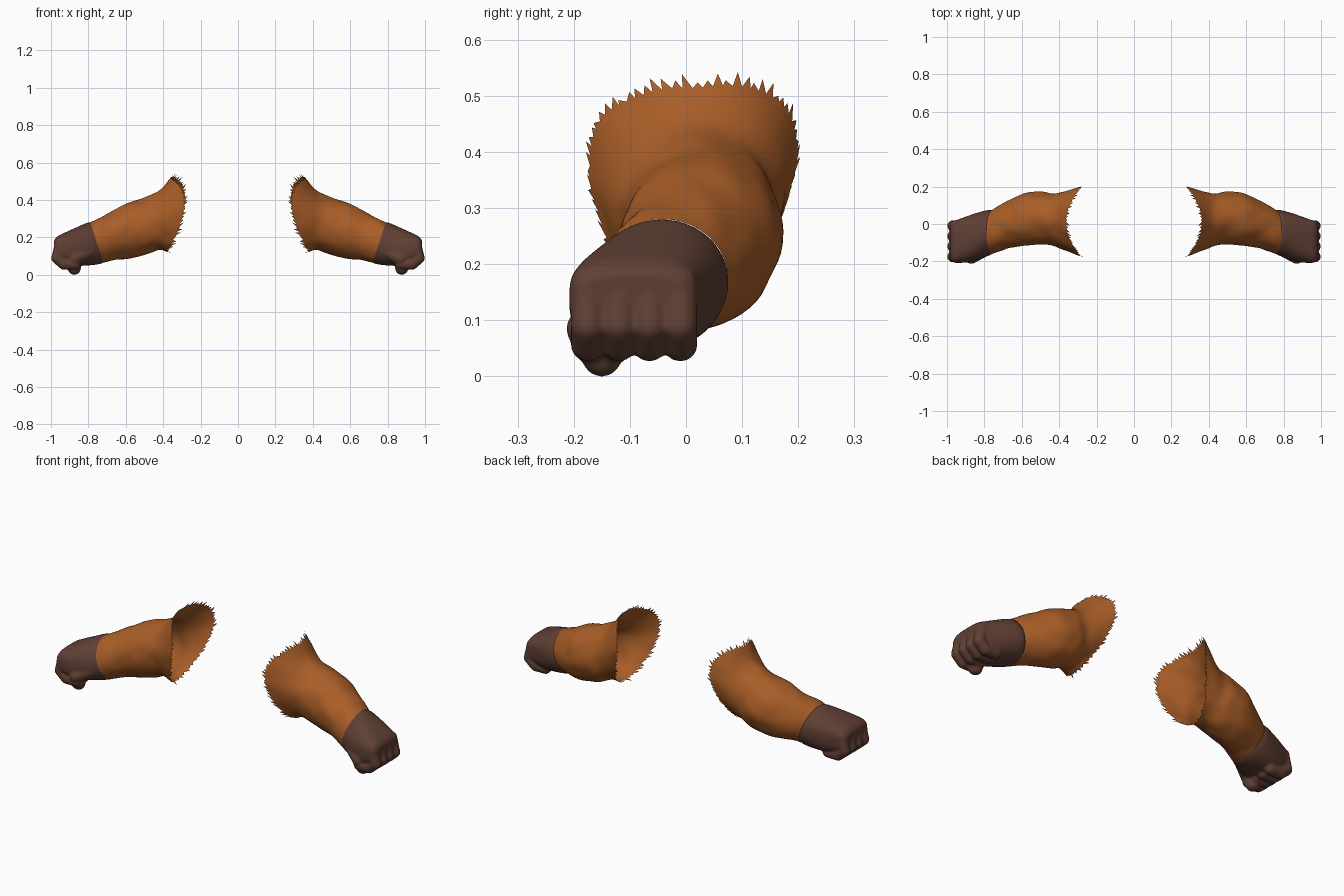
import bpy, bmesh, math, random
from mathutils import Vector, noise

cube = bpy.data.objects.get("Cube")
if cube:
    bpy.data.objects.remove(cube)


def material(name, rgb):
    m = bpy.data.materials.new(name)
    m.use_nodes = True
    m.diffuse_color = (*rgb, 1)
    m.node_tree.nodes["Principled BSDF"].inputs["Base Color"].default_value = (*rgb, 1)
    return m


FUR = material("orange fur", (0.40, 0.112, 0.021))
SKIN = material("dark brown skin", (0.115, 0.05, 0.034))
SEGMENTS = 64


def ring(station, power=1.0):
    """Closed section given top x/z, bottom x/z, front y and back y."""
    xt, zt, xb, zb, yf, yb = station
    pts = []
    for j in range(SEGMENTS):
        a = 2 * math.pi * j / SEGMENTS
        c = math.copysign(abs(math.cos(a)) ** power, math.cos(a))
        s = math.copysign(abs(math.sin(a)) ** power, math.sin(a))
        k = (1 + s) / 2
        pts.append(Vector((xb + (xt - xb) * k, (yf + yb) / 2 + (yb - yf) / 2 * c,
                           zb + (zt - zb) * k)))
    return pts


def shoulder_ring():
    """Saddle shaped opening that reaches inward at the front and back."""
    pts = []
    for j in range(SEGMENTS):
        a = 2 * math.pi * j / SEGMENTS
        c, s = math.cos(a), math.sin(a)
        pts.append(Vector((0.375 - 0.085 * c * c - 0.01 * s, 0.012 + 0.185 * c,
                           0.32 + 0.195 * s + 0.07 * c * c + 0.015 * c)))
    return pts


def spline(rings, steps):
    """Smoothly fill in sections between the given ones."""
    out = []
    for i in range(len(rings) - 1):
        r = [rings[max(0, min(len(rings) - 1, i + d))] for d in (-1, 0, 1, 2)]
        for n in range(steps):
            t = n / steps
            out.append([b + 0.5 * t * (c - a + t * (2 * a - 5 * b + 4 * c - d
                        + t * (3 * (b - c) + d - a))) for a, b, c, d in zip(*r)])
    return out + [rings[-1]]


def loft(bm, rings):
    grid = [[bm.verts.new(p) for p in r] for r in rings]
    for r0, r1 in zip(grid, grid[1:]):
        for j in range(SEGMENTS):
            k = (j + 1) % SEGMENTS
            bm.faces.new((r0[j], r1[j], r1[k], r0[k]))
    return grid


def finish(bm, name, mat, side):
    if side < 0:
        for v in bm.verts:
            v.co.x = -v.co.x
        bmesh.ops.reverse_faces(bm, faces=bm.faces)
    for f in bm.faces:
        f.smooth = True
    mesh = bpy.data.meshes.new(name)
    bm.to_mesh(mesh)
    bm.free()
    mesh.materials.append(mat)
    ob = bpy.data.objects.new(name, mesh)
    bpy.context.collection.objects.link(ob)
    return ob


ARM = [(0.79, 0.28, 0.72, 0.065, -0.158, 0.075),
       (0.70, 0.325, 0.65, 0.08, -0.132, 0.123),
       (0.60, 0.38, 0.57, 0.09, -0.115, 0.163),
       (0.50, 0.41, 0.49, 0.11, -0.11, 0.173),
       (0.42, 0.45, 0.42, 0.135, -0.12, 0.165)]


def build_arm(name, side):
    random.seed(4)
    bm = bmesh.new()
    rings = spline([ring(s) for s in ARM] + [shoulder_ring()], 6)
    # slightly lumpy fur
    for r in rings[2:]:
        mid = sum(r, Vector()) / SEGMENTS
        for p in r:
            p += (p - mid).normalized() * 0.006 * noise.noise(p * 14)
    grid = loft(bm, rings)
    # ragged tufts around the shoulder opening
    edge, inner = grid[-1], grid[-3]
    for j in range(SEGMENTS):
        k = (j + 1) % SEGMENTS
        flow = (edge[j].co - inner[j].co).normalized()
        along = edge[k].co - edge[j].co
        tip = (edge[j].co + along * random.uniform(0.1, 0.9)
               + flow * random.uniform(0.01, 0.036))
        bm.faces.new((edge[j], bm.verts.new(tip), edge[k]))
    return finish(bm, name, FUR, side)


FIST = [(0.77, 0.27, 0.70, 0.08, -0.14, 0.06),
        (0.80, 0.28, 0.73, 0.06, -0.163, 0.076),
        (0.86, 0.255, 0.80, 0.05, -0.188, 0.062),
        (0.92, 0.228, 0.88, 0.05, -0.205, 0.038),
        (0.965, 0.205, 0.955, 0.075, -0.207, 0.016),
        (0.985, 0.18, 0.98, 0.095, -0.19, 0.0)]


def limb(bm, points, radius):
    """Rounded finger as a chain of overlapping balls."""
    for a, b in zip(points, points[1:]):
        for n in range(7):
            made = bmesh.ops.create_uvsphere(bm, u_segments=14, v_segments=8, radius=radius)
            bmesh.ops.translate(bm, verts=made["verts"], vec=Vector(a).lerp(Vector(b), n / 6))


def build_fist(name, side):
    bm = bmesh.new()
    powers = (1, 1, 0.85, 0.7, 0.6, 0.6)
    grid = loft(bm, spline([ring(s, p) for s, p in zip(FIST, powers)], 4))
    bm.faces.new(grid[0])
    bm.faces.new(list(reversed(grid[-1])))
    # four curled fingers, then the thumb tucked across the front
    for i in range(4):
        y = -0.175 + 0.055 * i
        limb(bm, [(0.95, y, 0.165), (0.968, y, 0.09), (0.93, y, 0.057), (0.87, y, 0.058)], 0.031)
    limb(bm, [(0.80, -0.14, 0.12), (0.87, -0.178, 0.085), (0.875, -0.15, 0.035)], 0.036)
    bmesh.ops.recalc_face_normals(bm, faces=bm.faces)
    ob = finish(bm, name, SKIN, side)
    merge = ob.modifiers.new("merge", "REMESH")
    merge.mode = "VOXEL"
    merge.voxel_size = 0.006
    merge.use_smooth_shade = True
    soften = ob.modifiers.new("soften", "SMOOTH")
    soften.iterations = 4
    return ob


for label, side in (("left", 1), ("right", -1)):
    build_arm(label + "_furry_arm", side)
    build_fist(label + "_fist", side)
